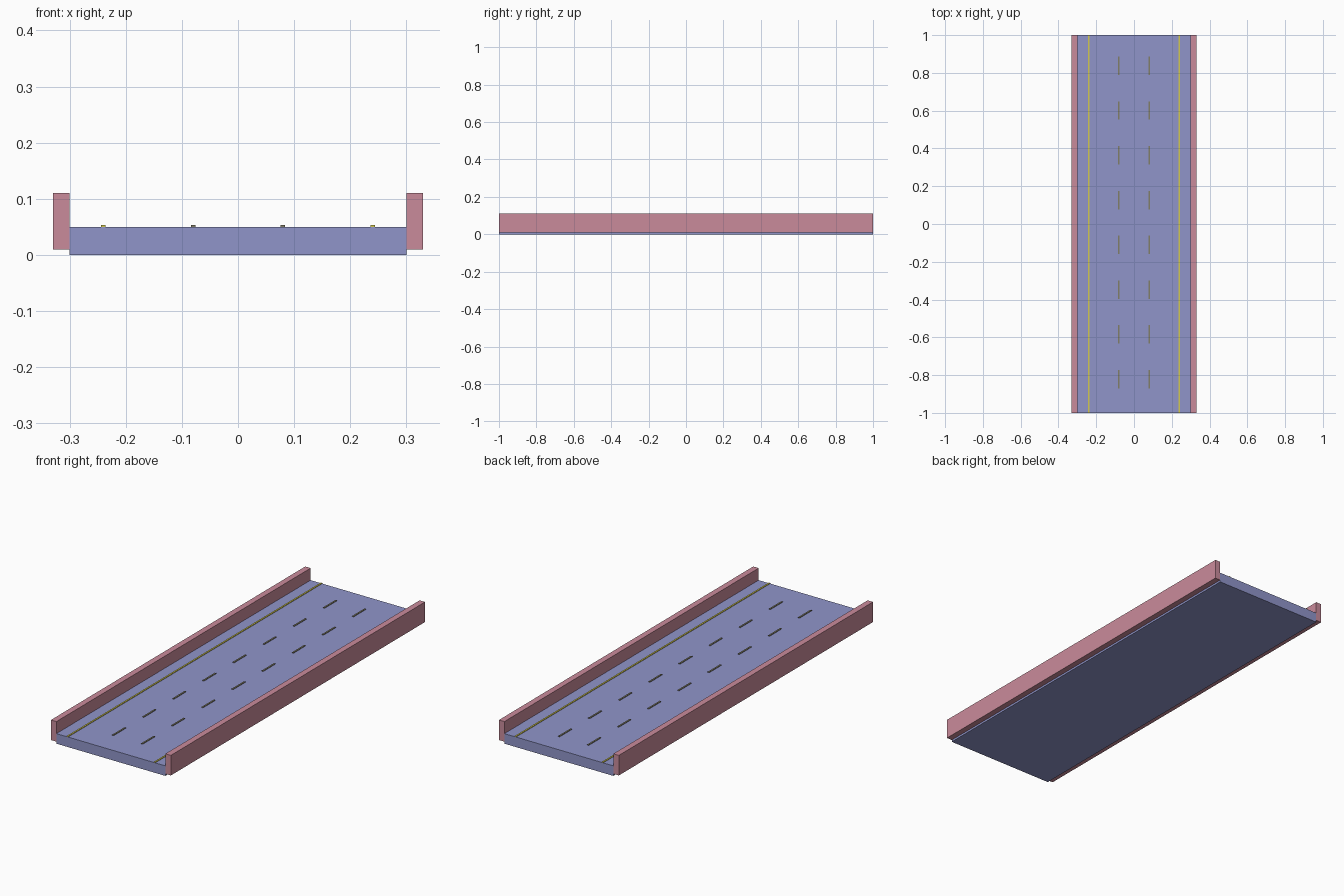
import bpy
import bmesh
from mathutils import Vector

cube = bpy.data.objects.get("Cube")
if cube:
    bpy.data.objects.remove(cube, do_unlink=True)


def material(name, rgb):
    mat = bpy.data.materials.new(name)
    mat.use_nodes = True
    mat.diffuse_color = (*rgb, 1)
    mat.node_tree.nodes["Principled BSDF"].inputs["Base Color"].default_value = (*rgb, 1)
    return mat


def boxes(name, mat, size, centres):
    """One object holding equal boxes at the given centres."""
    bm = bmesh.new()
    for centre in centres:
        verts = bmesh.ops.create_cube(bm, size=1)["verts"]
        for v in verts:
            v.co = Vector(a * b for a, b in zip(v.co, size)) + Vector(centre)
    mesh = bpy.data.meshes.new(name)
    bm.to_mesh(mesh)
    bm.free()
    mesh.materials.append(mat)
    obj = bpy.data.objects.new(name, mesh)
    bpy.context.collection.objects.link(obj)
    return obj


blue = material("road blue", (0.28, 0.30, 0.59))
pink = material("barrier pink", (0.59, 0.26, 0.33))
yellow = material("line yellow", (0.65, 0.58, 0.08))
olive = material("dash olive", (0.22, 0.21, 0.14))

LENGTH = 2.0
ROAD_TOP = 0.05
PAINT = 0.003       # paint thickness
DASHES = 8
SPACING = 0.237

# Road slab
boxes("road_deck", blue, (0.6, LENGTH, ROAD_TOP), [(0, 0, ROAD_TOP / 2)])

paint_z = ROAD_TOP + PAINT / 2
for side, label in ((1, "left"), (-1, "right")):
    # Side barrier
    boxes(label + "_barrier", pink, (0.03, LENGTH, 0.1), [(side * 0.315, 0, 0.06)])
    # Continuous edge line
    boxes(label + "_edge_line", yellow, (0.008, LENGTH, PAINT), [(side * 0.24, 0, paint_z)])
    # Broken lane line
    boxes(label + "_lane_dashes", olive, (0.008, 0.097, PAINT),
          [(side * 0.08, 0.008 + (i - (DASHES - 1) / 2) * SPACING, paint_z)
           for i in range(DASHES)])
